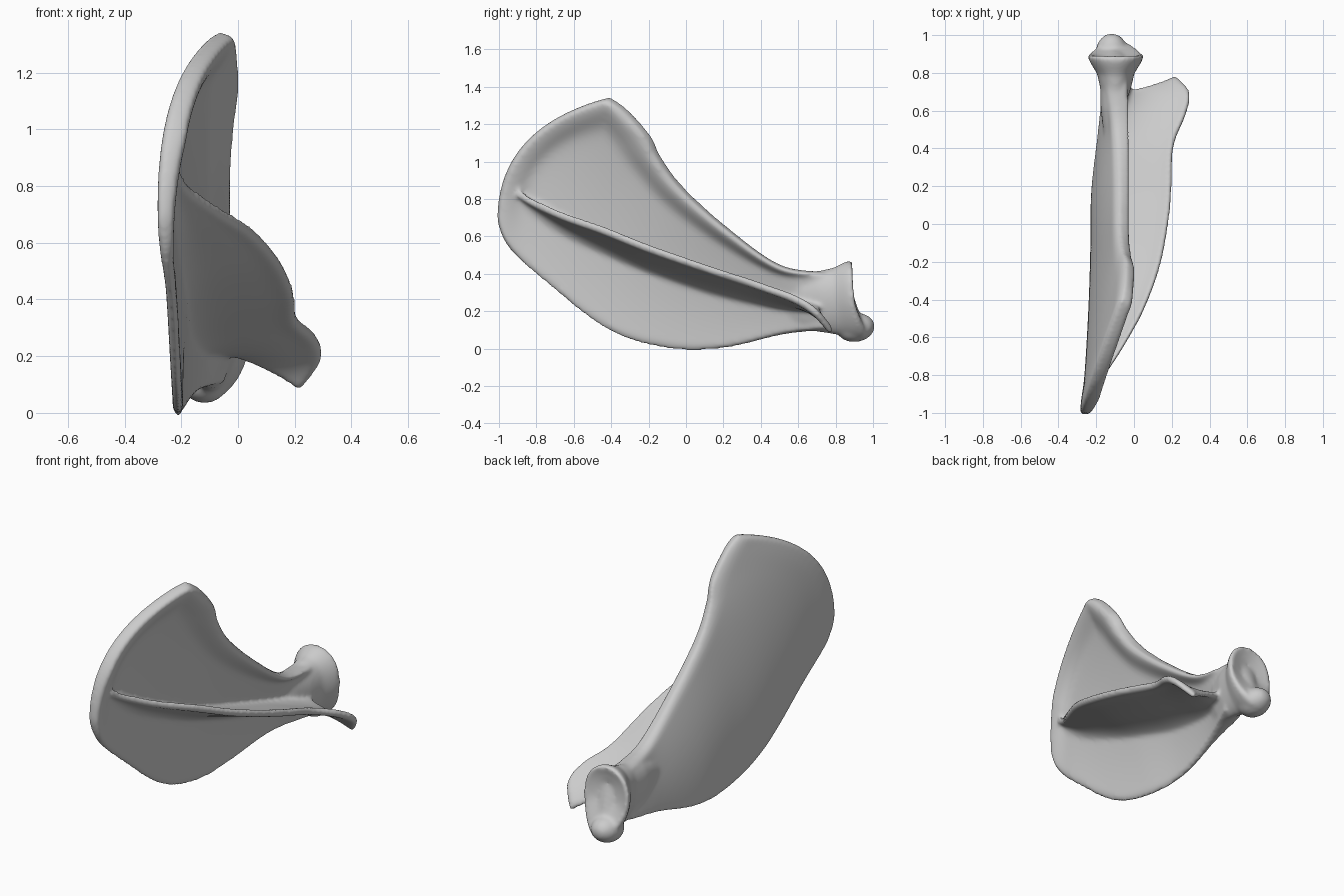
import bpy, bmesh
from math import sin, cos, pi, exp, sqrt
from mathutils import Vector, Matrix

if "Cube" in bpy.data.objects:
    bpy.data.objects.remove(bpy.data.objects["Cube"])


def catmull(p0, p1, p2, p3, t):
    return 0.5 * (2 * p1 + (p2 - p0) * t + (2 * p0 - 5 * p1 + 4 * p2 - p3) * t * t
                  + (3 * p1 - p0 - 3 * p2 + p3) * t ** 3)


def dense(rows, sub=10):
    """Smoothly interpolate rows of control points; yields (u, row)."""
    rows = [[Vector(p) for p in r] for r in rows]
    n = len(rows) - 1
    for k in range(n * sub + 1):
        i = min(k // sub, n - 1)
        t = k / sub - i
        q = [rows[min(max(i + d, 0), n)] for d in (-1, 0, 1, 2)]
        yield k / (n * sub), [catmull(*c, t) for c in zip(*q)]


def loft(bm, rings):
    """Bridge closed rings and cap both ends."""
    vs = [[bm.verts.new(p) for p in r] for r in rings]
    n = len(vs[0])
    for a, b in zip(vs, vs[1:]):
        for j in range(n):
            bm.faces.new((a[j], a[(j + 1) % n], b[(j + 1) % n], b[j]))
    for end in (vs[0], vs[-1]):
        for j in range(n // 2 - 1):
            bm.faces.new((end[j], end[j + 1], end[n - 2 - j], end[n - 1 - j]))


def plate(bm, rows, normal, thick, n=40):
    """Curved plate: each row is (start, middle, end); thick(u, v) gives both side offsets."""
    normal = Vector(normal).normalized()
    rings = []
    for u, (a, m, b) in dense(rows):
        up, down = [], []
        for j in range(n + 1):
            v = j / n
            p = a * (1 - v) * (1 - 2 * v) + m * 4 * v * (1 - v) + b * v * (2 * v - 1)
            hi, lo = thick(u, v)
            up.append(p + normal * hi)
            down.append(p - normal * lo)
        rings.append(up + down[::-1])
    loft(bm, rings)


def rounded(d, w):
    d = min(1, max(0, d / w))
    return max(0.15, sqrt(1 - (1 - d) ** 2))


bm = bmesh.new()

# Blade: fan from the neck to the curved back border, with raised rims
blade = [
    [(-.11, .74, .10), (-.10, .74, .25), (-.10, .74, .41)],
    [(-.16, .52, .075), (-.14, .50, .25), (-.085, .50, .45)],
    [(-.205, .20, .0), (-.175, .15, .34), (-.08, .22, .65)],
    [(-.21, -.10, .0), (-.185, -.20, .50), (-.08, -.01, .86)],
    [(-.215, -.42, .10), (-.20, -.48, .72), (-.065, -.13, 1.02)],
    [(-.23, -.77, .37), (-.215, -.71, .95), (-.045, -.19, 1.14)],
    [(-.255, -.95, .54), (-.225, -.81, 1.04), (-.05, -.31, 1.275)],
    [(-.265, -1.01, .68), (-.22, -.86, 1.10), (-.065, -.405, 1.345)],
]


def blade_thick(u, v):
    rim = .055 * exp(-((1 - v) / .12) ** 4)
    back = .05 * exp(-((1 - u) / .19) ** 4) * min(1, .3 + 2 * v)
    neck = .05 * exp(-(u / .13) ** 2)
    r = rounded(v, .03) * rounded(1 - v, .06) * rounded(1 - u, .06)
    return (.017 + max(rim, back, neck)) * r, (.02 + .6 * neck) * r


plate(bm, blade, (1, 0, 0), blade_thick)

# Spine: tall ridge rooted in the blade, ending in a hooked tip
spine_edges = [
    [(-.11, .70, .25), (.22, .785, .08)],
    [(-.12, .63, .24), (.295, .70, .19)],
    [(-.14, .52, .25), (.28, .59, .265)],
    [(-.16, .38, .275), (.21, .40, .335)],
    [(-.18, .10, .35), (.195, .10, .435)],
    [(-.19, -.20, .45), (.145, -.20, .54)],
    [(-.20, -.45, .56), (.055, -.45, .64)],
    [(-.21, -.65, .66), (-.055, -.65, .71)],
    [(-.225, -.82, .77), (-.165, -.82, .785)],
    [(-.235, -.90, .83), (-.20, -.90, .835)],
]
spine = []
for k, (a, b) in enumerate(spine_edges):
    a, b = Vector(a), Vector(b)
    spine.append([a, (a + b) / 2 + Vector((0, -.015 if k < 3 else 0, .012 if k < 1 else -.006)), b])


def spine_thick(u, v):
    t = .015 + .055 * exp(-v / .13) * (1 - .5 * u) + .008 * exp(-((1 - v) / .12) ** 2)
    t *= rounded(1 - v, .05) * rounded(u, .03)
    return t, t


plate(bm, spine, (0, .4, .92), spine_thick)

# Neck and socket: pear-shaped rings flaring to a rim, then a shallow cup
# each row: y, z, half width, half height, forward sweep of the lower half
sections = [
    (.46, .25, .010, .07, 0), (.54, .25, .035, .12, 0), (.62, .25, .062, .15, 0),
    (.72, .25, .080, .165, 0), (.80, .252, .098, .18, .01), (.855, .255, .132, .205, .03),
    (.888, .26, .148, .212, .055), (.903, .265, .138, .195, .06),
    (.893, .275, .105, .15, .05), (.882, .28, .05, .08, .03),
]
rings = []
for y, z, rx, rz, sweep in sections:
    ring = []
    cx = -.097 - max(0, .7 - y) * .22
    for j in range(40):
        a = 2 * pi * (j + .5) / 40
        s = sin(a)
        fwd = sweep * max(0, -s) ** 1.5 - .012 * s
        ring.append(Vector((cx + rx * cos(a) * (1 + .17 * s), y + fwd, z + rz * s)))
    rings.append(ring)
loft(bm, rings)

# Knob under the socket
bmesh.ops.create_uvsphere(
    bm, u_segments=32, v_segments=16, radius=1,
    matrix=Matrix.Translation((-.118, .907, .112)) @ Matrix.Rotation(.15, 4, 'X')
    @ Matrix.Diagonal((.085, .103, .077, 1)))

# Fuse the overlapping parts into one smooth bone
bmesh.ops.recalc_face_normals(bm, faces=bm.faces)
mesh = bpy.data.meshes.new("shoulder_blade")
bm.to_mesh(mesh)
bm.free()
bone = bpy.data.objects.new("shoulder_blade", mesh)
bpy.context.collection.objects.link(bone)
fuse = bone.modifiers.new("fuse", 'REMESH')
fuse.mode = 'VOXEL'
fuse.voxel_size = .010
fuse.use_smooth_shade = True
soften = bone.modifiers.new("soften", 'SMOOTH')
soften.factor = .5
soften.iterations = 14
